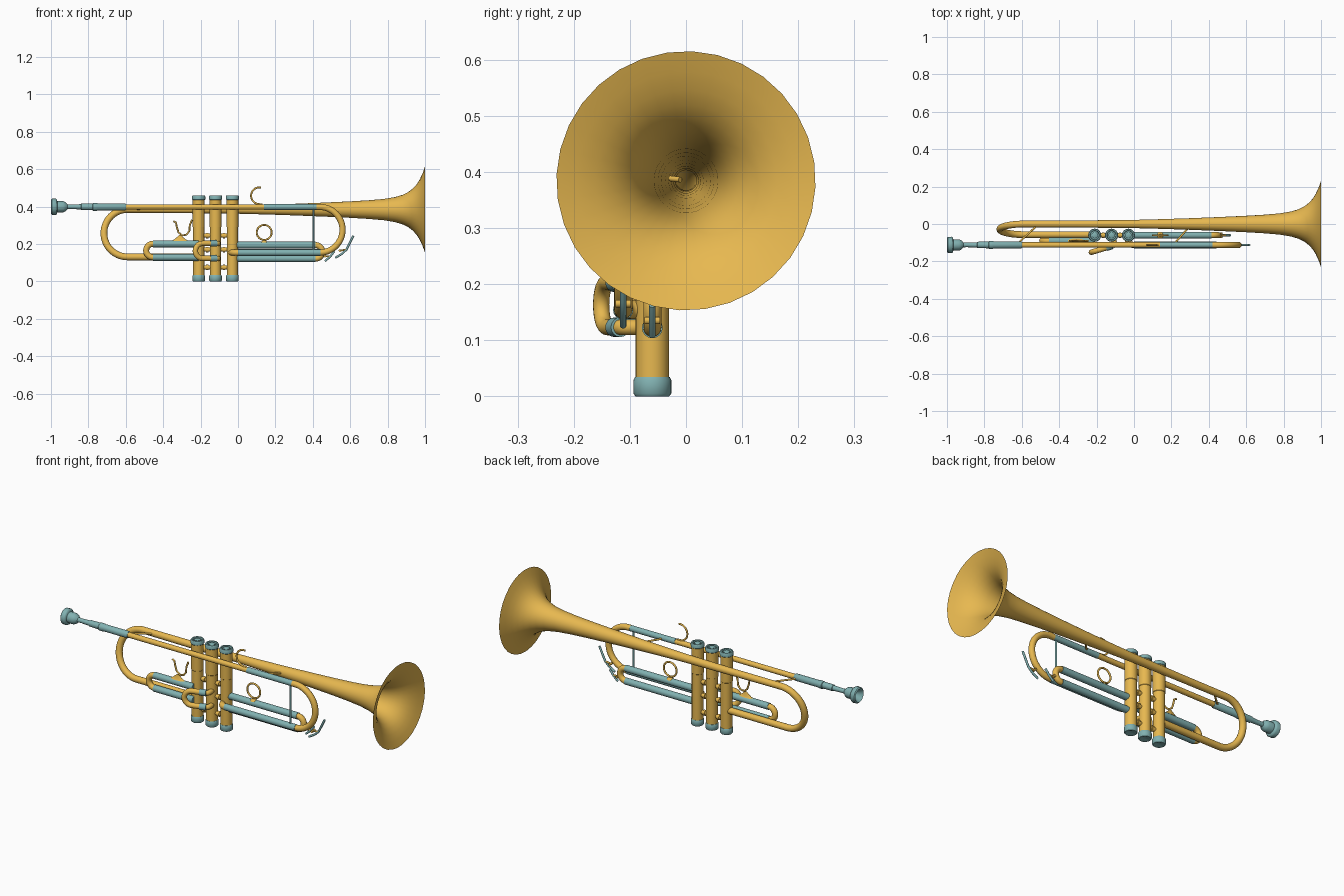
import bpy, bmesh, math
from math import sin, cos, pi
from mathutils import Vector

if "Cube" in bpy.data.objects:
    bpy.data.objects.remove(bpy.data.objects["Cube"])


def material(name, color):
    m = bpy.data.materials.new(name)
    m.diffuse_color = color
    m.use_nodes = True
    m.node_tree.nodes["Principled BSDF"].inputs["Base Color"].default_value = m.diffuse_color
    return m


BRASS = material("brass", (0.80, 0.48, 0.08, 1))
TEAL = material("teal_metal", (0.22, 0.44, 0.44, 1))


def smooth(ob, angle=40):
    bpy.ops.object.select_all(action='DESELECT')
    ob.select_set(True)
    bpy.context.view_layer.objects.active = ob
    bpy.ops.object.shade_smooth_by_angle(angle=math.radians(angle))


def tube(name, pts, r, mat, res=6, radii=None, cyclic=False, caps=True):
    """Round tube along a path, optionally with a radius per point."""
    cu = bpy.data.curves.new(name, 'CURVE')
    cu.dimensions = '3D'
    cu.bevel_depth = r
    cu.bevel_resolution = res
    cu.use_fill_caps = caps
    sp = cu.splines.new('POLY')
    sp.points.add(len(pts) - 1)
    for i, p in enumerate(pts):
        sp.points[i].co = (*p, 1)
        if radii:
            sp.points[i].radius = radii[i] / r
    sp.use_cyclic_u = cyclic
    cu.materials.append(mat)
    ob = bpy.data.objects.new(name, cu)
    bpy.context.collection.objects.link(ob)
    bpy.ops.object.select_all(action='DESELECT')
    ob.select_set(True)
    bpy.context.view_layer.objects.active = ob
    bpy.ops.object.convert(target='MESH')
    smooth(bpy.context.object)
    return bpy.context.object


def lathe(name, profile, loc, mat, axis='Z', n=24):
    """Turned part from (radius, height) points."""
    bm = bmesh.new()
    rings = []
    for r, h in profile:
        ring = []
        for k in range(n):
            a, b = r * cos(2 * pi * k / n), r * sin(2 * pi * k / n)
            ring.append(bm.verts.new((a, b, h) if axis == 'Z' else (h, a, b)))
        rings.append(ring)
    for lo, hi in zip(rings, rings[1:]):
        for k in range(n):
            j = (k + 1) % n
            bm.faces.new((lo[k], lo[j], hi[j], hi[k]))
    bm.faces.new(rings[0][::-1])
    bm.faces.new(rings[-1])
    bmesh.ops.recalc_face_normals(bm, faces=bm.faces)
    me = bpy.data.meshes.new(name)
    bm.to_mesh(me)
    bm.free()
    me.materials.append(mat)
    ob = bpy.data.objects.new(name, me)
    ob.location = loc
    bpy.context.collection.objects.link(ob)
    smooth(ob)
    return ob


def arc(cx, cz, r, a0, a1, y, n=20, y1=None):
    """Arc points in the xz plane; y can drift to y1."""
    y1 = y if y1 is None else y1
    out = []
    for i in range(n + 1):
        t = i / n
        a = math.radians(a0 + (a1 - a0) * t)
        s = t * t * (3 - 2 * t)
        out.append((cx + r * cos(a), y + (y1 - y) * s, cz + r * sin(a)))
    return out


def corner(p, c, q, n=8):
    """Rounded elbow from p to q around control point c."""
    p, c, q = Vector(p), Vector(c), Vector(q)
    return [tuple(p.lerp(c, i / n).lerp(c.lerp(q, i / n), i / n)) for i in range(n + 1)]


YV, YL, YF = -0.06, -0.112, -0.09   # valve, leadpipe, first slide planes
ZL = 0.398                          # leadpipe height
VALVES = (-0.21, -0.12, -0.03)

# bell with bow, running from the first valve to the flare
flare = [(-0.3, .019), (0, .022), (0.15, .026), (0.3, .031), (0.45, .037), (0.6, .044),
         (0.7, .050), (0.78, .057), (0.84, .067), (0.88, .079), (0.91, .094), (0.935, .113),
         (0.955, .135), (0.972, .162), (0.987, .195), (1.0, .231)]
bow = arc(-0.59, 0.258, 0.127, 270, 90, YV + .003, 28, 0)
path = [(-0.21, YV + .003, 0.131)] + bow + [(x, 0, 0.384) for x, _ in flare]
tube("bell", path, 0.018, BRASS, res=14, caps=False,
     radii=[.018] * (len(bow) + 1) + [r for _, r in flare])

# valves: casing, bottom cap, recessed top cap, finger button
for i, x in enumerate(VALVES):
    loc = (x, YV, 0)
    lathe(f"valve_casing_{i+1}", [(.030, .02), (.030, .29), (.032, .292), (.032, .44)], loc, BRASS)
    lathe(f"bottom_cap_{i+1}", [(.012, .004), (.022, 0), (.030, 0), (.034, .005), (.034, .028), (.031, .034)],
          loc, TEAL)
    lathe(f"top_cap_{i+1}", [(.032, .436), (.035, .439), (.035, .455), (.032, .460), (.025, .460), (.023, .448),
                             (.010, .448)], loc, TEAL)
    lathe(f"finger_button_{i+1}", [(.008, .44), (.008, .452), (.016, .453), (.017, .457), (.014, .459)], loc, TEAL)
for a, b in zip(VALVES, VALVES[1:]):
    for z in (0.075, 0.17, 0.245):
        tube("valve_link", [(a, YV, z), (b, YV, z)], 0.011, BRASS)
        m = (a + b) / 2
        tube("valve_link_ring", [(m - .006, YV, z), (m + .006, YV, z)], 0.015, BRASS)

# mouthpiece with hollow cup
lathe("mouthpiece", [(.006, -.955), (.02, -.972), (.032, -.995), (.037, -1), (.043, -.995), (.044, -.975),
                     (.040, -.969), (.030, -.966), (.030, -.935), (.024, -.922), (.013, -.912), (.012, -.895),
                     (.014, -.84), (.017, -.838), (.018, -.765)], (0, YL, ZL + .001), TEAL, 'X')

# leadpipe, receiver and tuning slide
lathe("receiver", [(.018, -.778), (.021, -.775), (.021, -.755), (.019, -.75), (.019, -.605), (.016, -.6)],
      (0, YL, ZL), TEAL, 'X')
tube("leadpipe", [(-.62, YL, ZL), (.15, YL, ZL)], 0.0145, BRASS)
tube("tuning_sleeve_top", [(.14, YL, ZL), (.43, YL, ZL)], 0.016, TEAL)
tube("tuning_bow", [(.42, YL, ZL)] + arc(.437, .276, .122, 90, -90, YL, 28) + [(.42, YL, .154)], 0.0165, BRASS)
tube("tuning_sleeve_bottom", [(0, YL, .154), (.44, YL, .154)], 0.018, TEAL)
tube("tuning_elbow", [(.02, YL, .154)] + corner((0, YL, .154), (-.035, YL, .154), (-.035, -.07, .154)),
     0.0165, BRASS)
tube("tuning_brace", [(.404, YL, .154), (.404, YL, ZL)], 0.005, TEAL)

# first and third valve slides
for nm, y, x0, x1, zc, r, sgn in (("first", YF, -.21, -.455, .165, .036, -1),
                                  ("third", YV, -.02, .415, .158, .036, 1)):
    for z in (zc - r, zc + r):
        tube(nm + "_slide_sleeve", [(x0, y, z), (x1, y, z)], 0.0185, TEAL)
    ends = (90, 270) if sgn < 0 else (90, -90)
    tube(nm + "_slide_bow", [(x1 - sgn * .02, y, zc + r)] + arc(x1, zc, r, *ends, y)
         + [(x1 - sgn * .02, y, zc - r)], 0.016, BRASS)

# second valve slide, swept out toward the player's side
d = Vector((-.957, -.29, 0))
s0 = Vector((-.115, -.117, 0))
zc, r = .163, .040
for z in (zc - r, zc + r):
    up = Vector((0, 0, z))
    a, b = s0 + up, s0 + d * .035 + up
    tube("second_slide_sleeve", [a, b], 0.0175, TEAL)
    tube("second_slide_elbow", corner((-.11, -.07, z), (-.10, -.112, z), a), 0.014, BRASS)
e = s0 + d * .078 + Vector((0, 0, zc))
loop = [e + d * r * cos(t * pi / 20) + Vector((0, 0, r * sin(t * pi / 20))) for t in range(-10, 11)]
tube("second_slide_bow", [loop[0] - d * .045] + loop + [loop[-1] - d * .045], 0.0145, BRASS)

# finger hook on the leadpipe
tube("finger_hook", arc(.115, .458, .045, 80, 270, YL) + [(.13, YL, .412)], 0.005, BRASS)

# third slide finger ring on its post
tube("finger_ring", arc(.14, .262, .040, 0, 345, YV, 23), 0.005, BRASS, cyclic=True)
lathe("ring_post", [(.018, .207), (.014, .214), (.007, .219), (.007, .225)], (.14, YV, 0), BRASS, n=12)

# first slide thumb saddle
tube("thumb_saddle", [(-.345, YF, .322), (-.332, YF, .315), (-.327, YF, .29), (-.318, YF, .262), (-.298, YF, .246),
                      (-.275, YF, .25), (-.26, YF, .27), (-.258, YF, .30), (-.246, YF, .33)], 0.005, BRASS)
lathe("saddle_foot", [(.055, .216), (.035, .222), (.012, .24), (.006, .247)], (-.31, YF, 0), BRASS,
      n=16).scale = (1, .22, 1)

# diagonal braces between bell and leadpipe
for x0, x1 in ((-.52, -.63), (.30, .21)):
    tube("bell_brace", [(x0, -.01, .386), (x1, YL, ZL)], 0.005, BRASS)

# water keys on the tuning and third slides
for y, pts, pivot in ((YL, [(.617, .245), (.580, .170), (.555, .147), (.520, .126)], (.545, .165)),
                      (YV, [(.515, .162), (.495, .135), (.465, .108)], (.465, .135))):
    tube("water_key_lever", [(x, y, z) for x, z in pts], 0.006, TEAL, res=3)
    tube("water_key_pivot", [(pivot[0], y - .014, pivot[1]), (pivot[0], y + .014, pivot[1])], 0.007, BRASS, res=3)
    tube("water_key_arm", [(pivot[0], y, pivot[1]), (pts[1][0], y, pts[1][1])], 0.005, BRASS, res=3)
